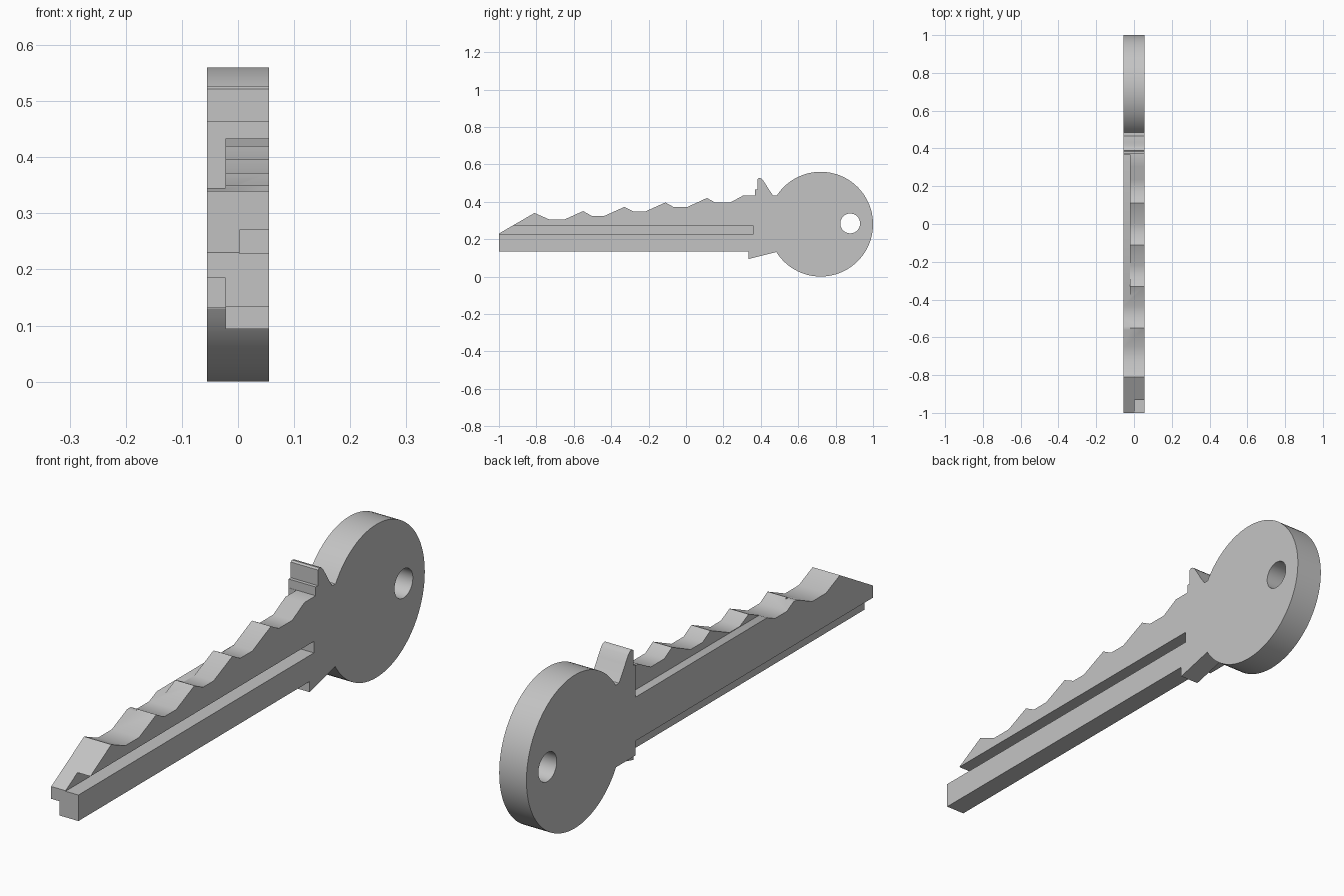
import bpy, bmesh, math

if "Cube" in bpy.data.objects:
    bpy.data.objects.remove(bpy.data.objects["Cube"], do_unlink=True)

HALF = 0.055          # half the plate thickness
BOW_Y, BOW_R = 0.72, 0.28

metal = bpy.data.materials.new("light grey metal")
metal.use_nodes = True
grey = (0.55, 0.55, 0.55, 1)
metal.diffuse_color = grey
metal.node_tree.nodes["Principled BSDF"].inputs["Base Color"].default_value = grey


def extrude_profile(name, points, x0, x1):
    """Extrude a closed (y, z) outline along x."""
    bm = bmesh.new()
    face = bm.faces.new([bm.verts.new((x0, y, z)) for y, z in points])
    new = bmesh.ops.extrude_face_region(bm, geom=[face])["geom"]
    verts = [v for v in new if isinstance(v, bmesh.types.BMVert)]
    bmesh.ops.translate(bm, verts=verts, vec=(x1 - x0, 0, 0))
    bmesh.ops.recalc_face_normals(bm, faces=bm.faces)
    mesh = bpy.data.meshes.new(name)
    bm.to_mesh(mesh)
    bm.free()
    obj = bpy.data.objects.new(name, mesh)
    bpy.context.collection.objects.link(obj)
    return obj


def arc(cy, cz, r, a0, a1, n):
    return [(cy + r * math.cos(a0 + (a1 - a0) * i / n),
             cz + r * math.sin(a0 + (a1 - a0) * i / n)) for i in range(n + 1)]


def box(y0, y1, z0, z1):
    return [(y0, z0), (y1, z0), (y1, z1), (y0, z1)]


# Blade outline: tip ramp, then teeth with flat-bottomed cuts
outline = [(-1, 0.133), (-1, 0.23), (-0.81, 0.34)]
cuts = [(-0.73, -0.65, 0.305, -0.55, 0.35), (-0.505, -0.435, 0.325, -0.33, 0.372),
        (-0.28, -0.22, 0.347, -0.11, 0.396), (-0.065, 0.005, 0.371, 0.112, 0.42),
        (0.157, 0.235, 0.395, 0.305, 0.433)]
for y0, y1, low, peak_y, peak_z in cuts:
    outline += [(y0, low), (y1, low), (peak_y, peak_z)]

# Upper stop with its rounded hook
outline += [(0.37, 0.433), (0.37, 0.465), (0.383, 0.465), (0.383, 0.522),
            (0.39, 0.527), (0.401, 0.525), (0.412, 0.515), (0.428, 0.49),
            (0.448, 0.458), (0.466, 0.433)]

# Round bow, then lower stop
start = math.pi - math.asin(0.152 / BOW_R)
end = -math.pi + math.asin(0.149 / BOW_R)
outline += arc(BOW_Y, BOW_R, BOW_R, start, end, 72)
outline += [(0.335, 0.094), (0.335, 0.133)]
key = extrude_profile("key_body", outline, -HALF, HALF)
key.data.materials.append(metal)

# Cutters: ring hole, side groove, and the stepped rear side
cutters = [
    extrude_profile("hole_cutter", arc(0.878, 0.284, 0.053, 0, math.tau, 40)[:-1], -0.2, 0.2),
    extrude_profile("groove_cutter", box(-1.2, 0.36, 0.228, 0.27), 0.003, 0.2),
    extrude_profile("upper_step_cutter", box(-1.2, 0.369, 0.345, 0.45), -0.2, -0.022),
    extrude_profile("lower_step_cutter", box(-1.2, 0.37, -0.1, 0.185), -0.2, -0.022),
    extrude_profile("stop_cutter", box(0.3, 0.482, 0.05, 0.132), -0.2, -0.022),
]
bpy.ops.object.select_all(action="DESELECT")
key.select_set(True)
bpy.context.view_layer.objects.active = key
for cutter in cutters:
    cutter.hide_render = True
    mod = key.modifiers.new(cutter.name, "BOOLEAN")
    mod.operation = "DIFFERENCE"
    mod.solver = "EXACT"
    mod.object = cutter
    bpy.ops.object.modifier_apply(modifier=mod.name)
    bpy.data.objects.remove(cutter, do_unlink=True)

bpy.ops.object.shade_smooth_by_angle(angle=math.radians(32))
